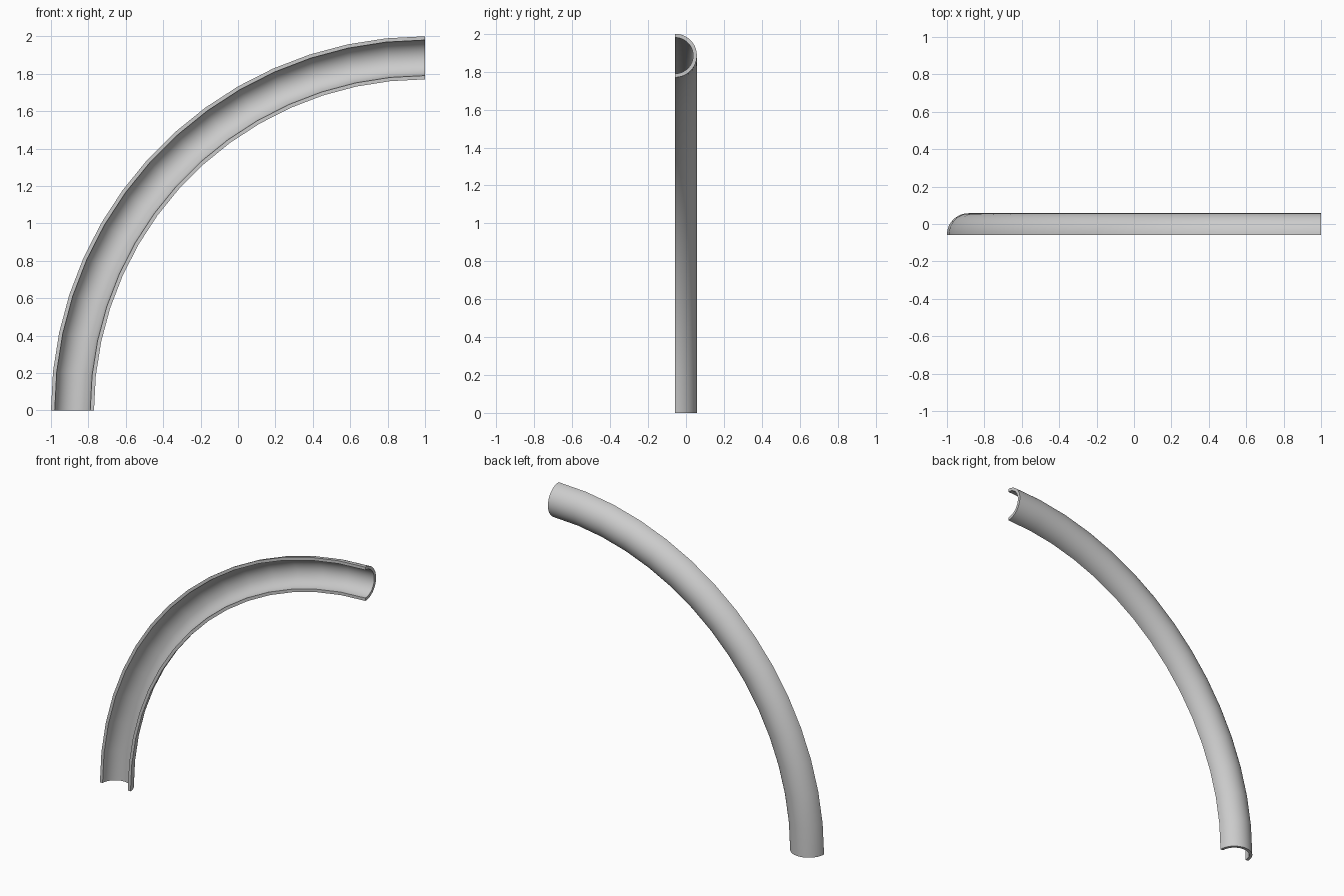
import bpy, bmesh
from math import sin, cos, pi, radians

if "Cube" in bpy.data.objects:
    bpy.data.objects.remove(bpy.data.objects["Cube"])

OUTER, INNER = 0.115, 0.095   # half-pipe radii
BEND = 2.0 - OUTER            # bend radius of the centre line
STEPS, SIDES = 15, 24
Y0 = -OUTER / 2               # open face of the gutter

# C-shaped cross-section: outer half circle, then inner one back
angles = [pi * i / SIDES for i in range(SIDES + 1)]
profile = [(OUTER * cos(a), OUTER * sin(a)) for a in angles]
profile += [(INNER * cos(a), INNER * sin(a)) for a in reversed(angles)]

# Sweep the section through a quarter turn about (1, 0)
bm = bmesh.new()
rings = []
for s in range(STEPS + 1):
    t = pi / 2 * s / STEPS
    rings.append([bm.verts.new((1 - (BEND + r) * cos(t), Y0 + d, (BEND + r) * sin(t)))
                  for r, d in profile])
n = len(profile)
for a, b in zip(rings, rings[1:]):
    for i in range(n):
        j = (i + 1) % n
        bm.faces.new((a[i], a[j], b[j], b[i]))

# End caps across the wall thickness
for ring in (rings[0], rings[-1]):
    for i in range(SIDES):
        bm.faces.new((ring[i], ring[i + 1], ring[n - 2 - i], ring[n - 1 - i]))
bmesh.ops.recalc_face_normals(bm, faces=bm.faces)

mesh = bpy.data.meshes.new("curved_half_pipe")
bm.to_mesh(mesh)
bm.free()
pipe = bpy.data.objects.new("curved_half_pipe", mesh)
bpy.context.collection.objects.link(pipe)
bpy.context.view_layer.objects.active = pipe
pipe.select_set(True)
bpy.ops.object.shade_smooth_by_angle(angle=radians(30))
